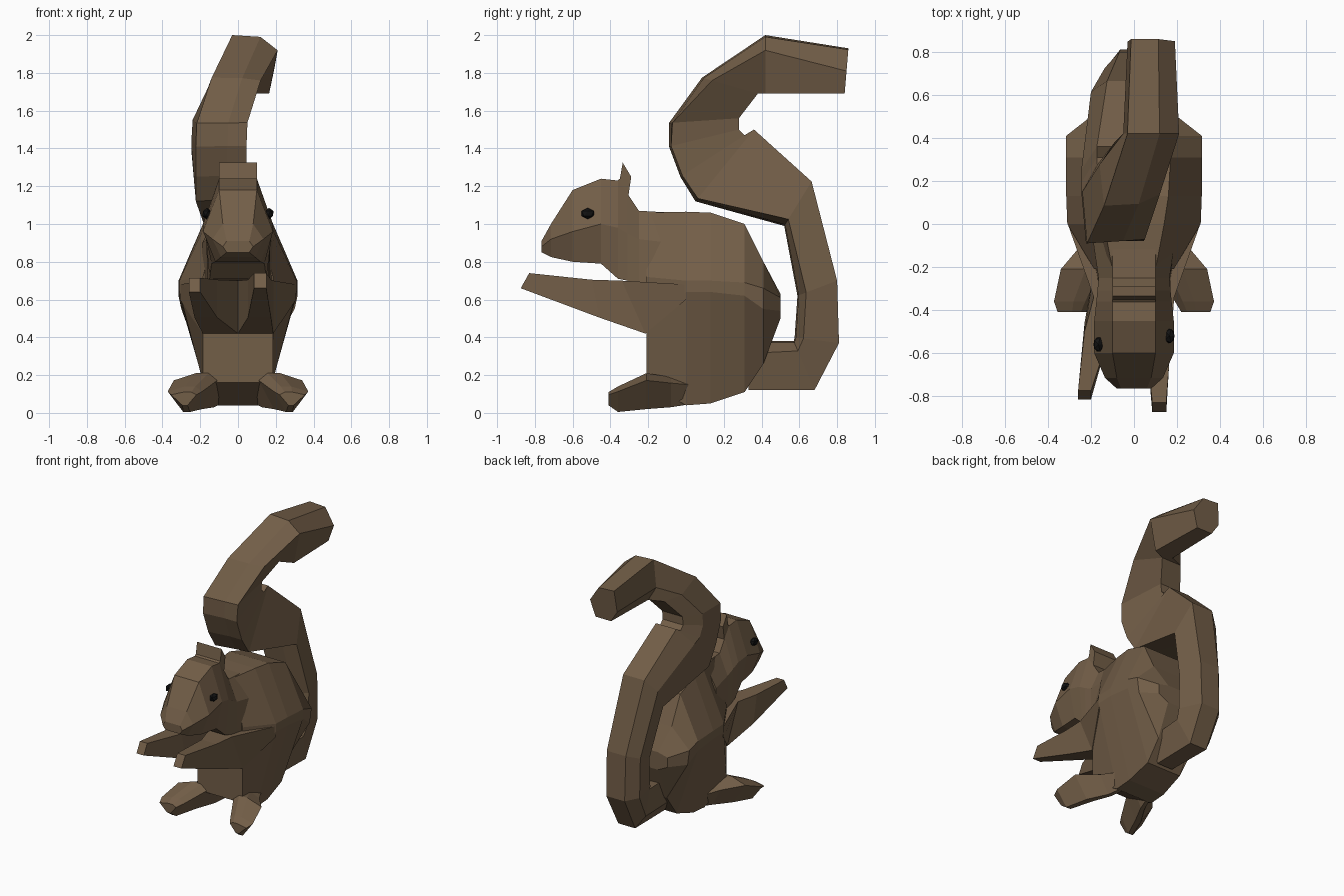
import bpy, bmesh
from mathutils import Vector


def material(name, color):
    m = bpy.data.materials.new(name)
    m.diffuse_color = (*color, 1)
    return m


FUR = material("fur", (0.17, 0.112, 0.064))
BLACK = material("eye_black", (0.006, 0.006, 0.006))


def loft(name, rings):
    """Skin a list of equal-length point rings and cap both ends."""
    bm = bmesh.new()
    vs = [[bm.verts.new(p) for p in r] for r in rings]
    n = len(vs[0])
    for a, b in zip(vs, vs[1:]):
        for i in range(n):
            j = (i + 1) % n
            bm.faces.new((a[i], a[j], b[j], b[i]))
    bm.faces.new(vs[0])
    bm.faces.new(vs[-1])
    bmesh.ops.recalc_face_normals(bm, faces=bm.faces)
    me = bpy.data.meshes.new(name)
    bm.to_mesh(me)
    bm.free()
    ob = bpy.data.objects.new(name, me)
    bpy.context.collection.objects.link(ob)
    me.materials.append(FUR)
    return ob


def y_ring(y, *zw):
    """Symmetric ring at y from (height, half width) pairs, top to bottom."""
    half = list(zip(zw[::2], zw[1::2]))
    return [(w, y, z) for z, w in half] + [(-w, y, z) for z, w in half[::-1]]


# Torso, from chest to rump
loft("body", [y_ring(*r) for r in [
    (-0.21, 1.06, .10, .72, .185, .42, .185, .16, .185),
    (0.00, 1.065, .14, .70, .31, .64, .31, .04, .15),
    (0.13, 1.06, .16, .70, .315, .64, .315, .05, .15),
    (0.31, 1.00, .17, .69, .315, .62, .315, .11, .14),
    (0.41, .80, .17, .66, .315, .55, .30, .26, .13),
    (0.50, .63, .12, .61, .20, .54, .20, .50, .12)]])

# Head and neck
loft("head", [y_ring(*r) for r in [
    (-0.765, .91, .06, .88, .08, .85, .06),
    (-0.715, 1.00, .08, .92, .135, .825, .09),
    (-0.60, 1.18, .10, .96, .185, .80, .12),
    (-0.45, 1.24, .10, 1.00, .185, .79, .14),
    (-0.36, 1.23, .10, .98, .175, .71, .15),
    (-0.31, 1.16, .10, .95, .17, .70, .16),
    (-0.25, 1.07, .10, .92, .165, .68, .17),
    (-0.08, 1.06, .10, .90, .19, .68, .20)]])

# Ear ridge across the crown
EAR = [(-.39, 1.21), (-.35, 1.24), (-.335, 1.325), (-.29, 1.25), (-.305, 1.15)]
loft("ears", [[(x, y, z) for y, z in EAR] for x in (-0.1, 0.1)])

# Eyes
for name, loc in (("eye_right", (.165, -.52, 1.055)), ("eye_left", (-.165, -.56, 1.055))):
    bpy.ops.mesh.primitive_ico_sphere_add(subdivisions=1, radius=0.038, location=loc)
    eye = bpy.context.object
    eye.name = name
    eye.scale = (.7, 1, .8)
    eye.data.materials.append(BLACK)


# Arms: wide at the chest, tapering to square paws
def box_ring(x0, x1, y_low, y_high, z0, z1):
    return [(x0, y_low, z0), (x1, y_low, z0), (x1, y_high, z1), (x0, y_high, z1)]


for side, s, tip in (("right", 1, (.085, .15, -.875, -.83, .66, .74)),
                     ("left", -1, (.20, .26, -.815, -.775, .64, .715))):
    loft("arm_" + side, [[(s * x, y, z) for x, y, z in r] for r in (
        box_ring(0, .308, 0.0, 0.0, .60, .68),
        box_ring(0, .187, -.215, -.34, .42, .70),
        box_ring(.5 * tip[0] + .01, .5 * tip[1] + .10, -.46, -.50, .505, .705),
        box_ring(*tip))])

# Splayed feet
FOOT = [(0.05, .05, .16, .05, .17), (-.08, .07, .23, .03, .19),
        (-.21, .11, .34, .02, .21), (-.36, .19, .372, .005, .14),
        (-.41, .22, .355, .04, .11)]
for side, s in (("right", 1), ("left", -1)):
    rings = []
    for y, x0, x1, z0, z1 in FOOT:
        w, m = x1 - x0, z0 * .2 + z1 * .8
        rings.append([(s * x, y, z) for x, z in (
            (x0, m), (x0 + w * .2, z1), (x0 + w * .5, z1),
            (x1, m), (x0 + w * .55, z0), (x0 + w * .35, z0))])
    loft("foot_" + side, rings)

# Curled tail: (back y, z), (front y, z), centre x, half width, corner depth
TAIL = [(.33, .12, .33, .38, .0, .11, .75),
        (.68, .12, .57, .38, .0, .12, .8),
        (.81, .37, .575, .40, .0, .13, .8),
        (.80, .70, .59, .62, .0, .135, .78),
        (.665, 1.225, .52, .99, -.05, .15, .85),
        (.36, 1.50, .05, 1.12, -.10, .145, .96),
        (.31, 1.47, -.03, 1.25, -.10, .145, .97),
        (.28, 1.50, -.09, 1.41, -.10, .145, .97),
        (.28, 1.56, -.09, 1.535, -.095, .145, .95),
        (.38, 1.69, .085, 1.775, -.02, .14, .82),
        (.42, 1.69, .42, 2.0, .08, .13, .74),
        (.84, 1.69, .86, 1.93, .08, .11, .5)]
rings = []
for by, bz, fy, fz, cx, w, d in TAIL:
    a, b = Vector((cx, by, bz)), Vector((cx, fy, fz))
    rings.append([a.lerp(b, t) + Vector((k * w, 0, 0)) for t, k in (
        (0, .65), (d, 1), (.97, .3), (1, -.85), (.35, -1), (0, -.5))])
loft("tail", rings)
